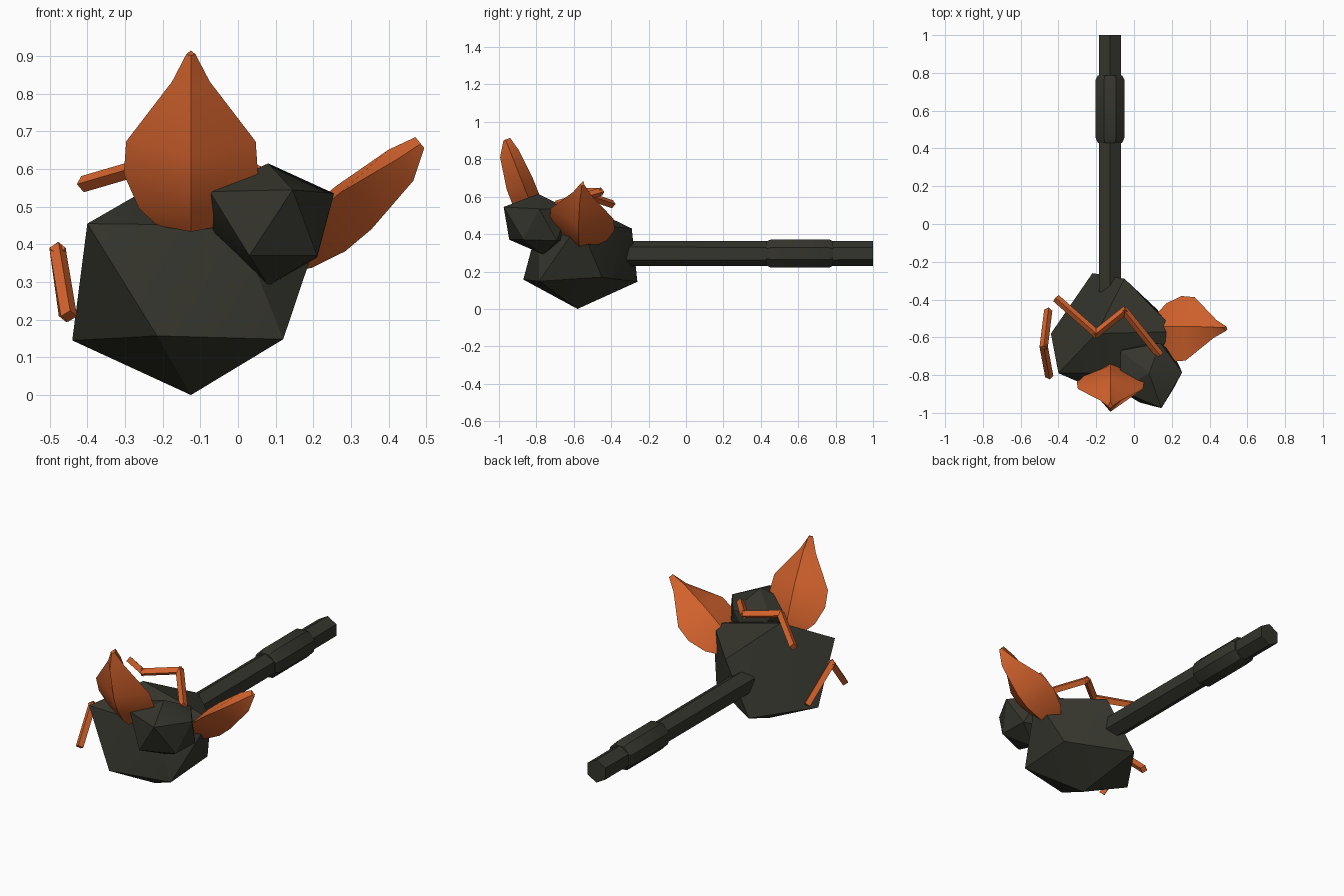
import bpy, bmesh, math
from mathutils import Vector, Matrix

if "Cube" in bpy.data.objects:
    bpy.data.objects.remove(bpy.data.objects["Cube"])


def material(name, rgb):
    m = bpy.data.materials.new(name)
    m.diffuse_color = (*rgb, 1)
    m.use_nodes = True
    m.node_tree.nodes["Principled BSDF"].inputs["Base Color"].default_value = m.diffuse_color
    return m


STONE = material("dark stone", (0.035, 0.035, 0.026))
ORANGE = material("burnt orange", (0.66, 0.125, 0.026))


def finish(bm, name, mat, smooth=0):
    bmesh.ops.recalc_face_normals(bm, faces=bm.faces)
    me = bpy.data.meshes.new(name)
    bm.to_mesh(me)
    bm.free()
    me.materials.append(mat)
    ob = bpy.data.objects.new(name, me)
    bpy.context.collection.objects.link(ob)
    if smooth:
        bpy.ops.object.select_all(action='DESELECT')
        ob.select_set(True)
        bpy.context.view_layer.objects.active = ob
        bpy.ops.object.shade_smooth_by_angle(angle=math.radians(smooth))
    return ob


def rock(name, points):
    """Faceted lump: convex hull of a few corner points."""
    bm = bmesh.new()
    for p in points:
        bm.verts.new(p)
    bmesh.ops.convex_hull(bm, input=bm.verts[:])
    loose = [v for v in bm.verts if not v.link_faces]
    bmesh.ops.delete(bm, geom=loose, context='VERTS')
    return finish(bm, name, STONE, 30)


def loft(name, rings, mat, smooth=0):
    """Skin a list of equally long closed rings and cap both ends."""
    bm = bmesh.new()
    rows = [[bm.verts.new(p) for p in r] for r in rings]
    n = len(rows[0])
    for a, b in zip(rows, rows[1:]):
        for i in range(n):
            j = (i + 1) % n
            bm.faces.new((a[i], a[j], b[j], b[i]))
    bm.faces.new(rows[0])
    bm.faces.new(rows[-1][::-1])
    return finish(bm, name, mat, smooth)


def petal(name, base, tip, width_dir, out_dir):
    """Leaf blade with a diamond cross-section."""
    base, tip = Vector(base), Vector(tip)
    u = (tip - base).normalized()
    w = Vector(width_dir)
    w = (w - u * w.dot(u)).normalized()
    n = u.cross(w)
    if n.dot(Vector(out_dir)) < 0:
        n = -n
    # share of length, half width, outer ridge, inner ridge
    stations = [(0.0, .09, .045, .05), (.10, .138, .07, .058),
                (.30, .178, .093, .06), (.49, .172, .092, .06),
                (.84, .05, .062, .046), (1.0, .012, .012, .026)]
    rings = []
    for t, hw, f, b in stations:
        c = base.lerp(tip, t)
        rings.append([c + w * hw, c + n * f, c - w * hw, c - n * b])
    return loft(name, rings, ORANGE, 34)


def shaft(name, stations, sides, turn):
    """Prism along y; stations are (y, radius)."""
    rings = []
    for y, r in stations:
        rings.append([(-.127 + r * math.cos(turn + math.tau * i / sides), y,
                       .296 + r * math.sin(turn + math.tau * i / sides))
                      for i in range(sides)])
    return loft(name, rings, STONE, 30)


def bent_bar(name, path, size=.031):
    """Square bars set on edge, joined at the corners of a path."""
    bm = bmesh.new()
    pts = [Vector(p) for p in path]
    for a, b in zip(pts, pts[1:]):
        d = b - a
        rot = d.to_track_quat('Z', 'Y').to_matrix().to_4x4()
        mat = (Matrix.Translation((a + b) / 2) @ rot
               @ Matrix.Rotation(math.pi / 4, 4, 'Z')
               @ Matrix.Diagonal((size, size, d.length + size * .7, 1)))
        bmesh.ops.create_cube(bm, size=1, matrix=mat)
    return finish(bm, name, ORANGE)


# main rock and the smaller rock on its front corner
rock("main_rock", [
    (-.20, -.58, .57), (-.40, -.79, .455), (.0, -.79, .45),
    (.225, -.57, .46), (-.05, -.29, .43),
    (-.44, -.58, .145), (-.215, -.87, .157), (.12, -.785, .148),
    (.12, -.45, .17), (-.22, -.26, .145), (-.125, -.58, 0)])
rock("small_rock", [
    (.08, -.79, .615), (.145, -.975, .545), (.255, -.785, .535),
    (.14, -.63, .535), (-.07, -.67, .53), (-.075, -.88, .54),
    (.03, -.945, .37), (.21, -.87, .37), (.21, -.69, .365),
    (.02, -.63, .37), (-.07, -.78, .435), (.08, -.76, .29)])

# handle and grip
shaft("handle", [(-.36, .068), (1.0, .066)], 6, math.pi / 6)
shaft("grip", [(.43, .070), (.455, .082), (.765, .082), (.787, .070)],
      8, math.pi / 8)

# blades
petal("front_blade", (-.125, -.785, .45), (-.125, -.965, .905),
      (1, 0, 0), (0, -1, 0))
petal("side_blade", (.115, -.555, .36), (.487, -.555, .665),
      (.1, .975, -.2), (1, 0, -1))

# bent bars on the top and the left side
bent_bar("top_bar", [(-.405, -.40, .562), (-.20, -.58, .622),
                     (-.05, -.46, .625), (.13, -.685, .56)])
bent_bar("side_bar", [(-.455, -.465, .217), (-.478, -.65, .383),
                      (-.45, -.80, .217)])
